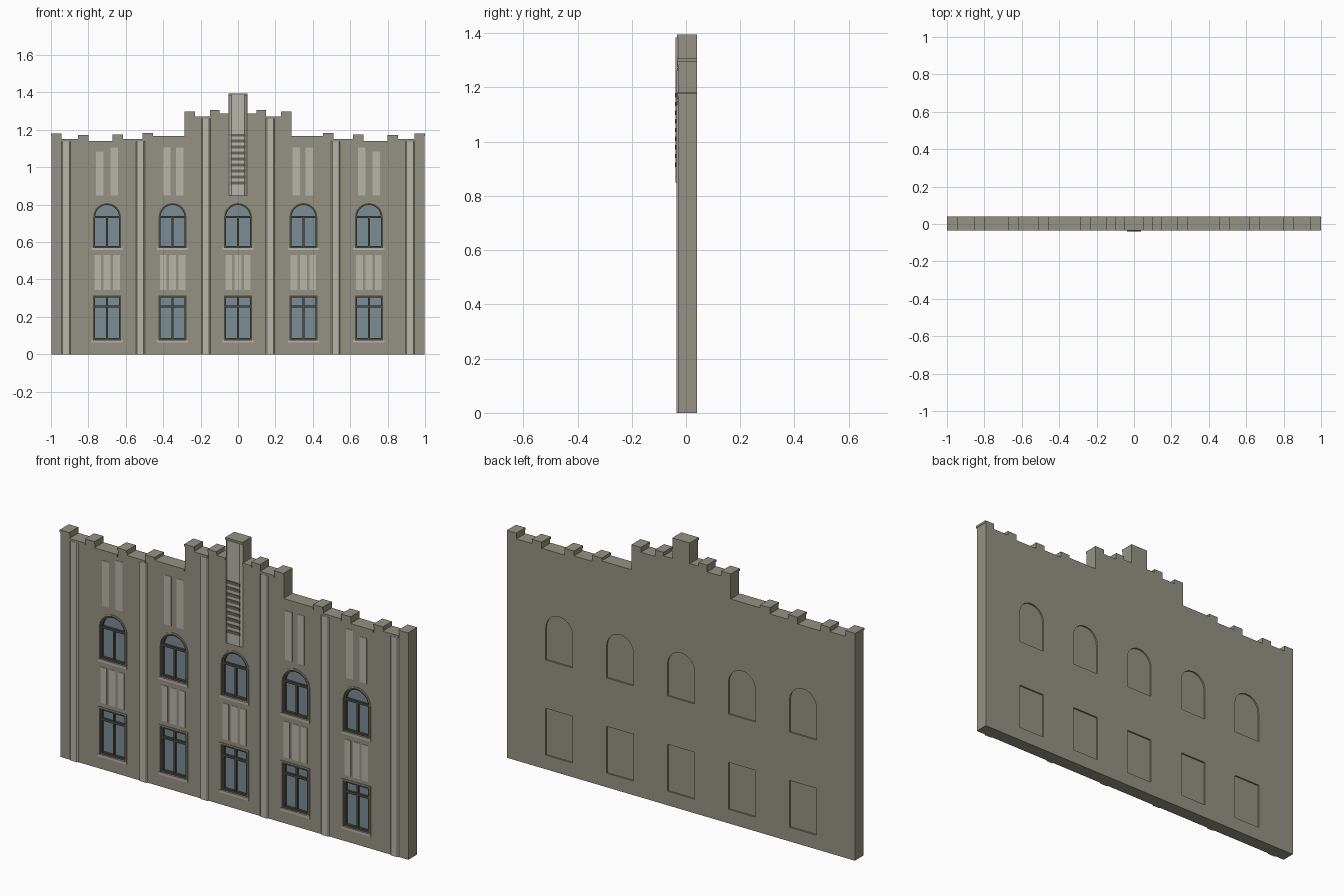
import bpy
import math

cube = bpy.data.objects.get("Cube")
if cube:
    bpy.data.objects.remove(cube, do_unlink=True)


def material(name, rgb):
    mat = bpy.data.materials.new(name)
    mat.use_nodes = True
    mat.diffuse_color = (*rgb, 1)
    mat.node_tree.nodes["Principled BSDF"].inputs["Base Color"].default_value = (*rgb, 1)
    return mat


STONE = material("olive_stone", (0.30, 0.29, 0.23))
PALE = material("pale_stone", (0.48, 0.46, 0.40))
FRAME = material("dark_frame", (0.075, 0.07, 0.05))
GLASS = material("blue_glass", (0.20, 0.27, 0.31))
SLAT = material("grey_slat", (0.13, 0.13, 0.115))

FRONT, BACK = -0.029, 0.041


def rect(x0, x1, z0, z1):
    return [(x0, z0), (x1, z0), (x1, z1), (x0, z1)]


def arch(cx, half, z0, spring, steps=16):
    pts = [(cx - half, z0), (cx + half, z0)]
    for i in range(steps + 1):
        a = math.pi * i / steps
        pts.append((cx + half * math.cos(a), spring + half * math.sin(a)))
    return pts


def slab(name, loops, y0, y1, mat):
    """Extrude closed x-z outlines from y0 to y1; inner outlines become holes."""
    curve = bpy.data.curves.new(name, "CURVE")
    curve.dimensions = "2D"
    curve.fill_mode = "BOTH"
    curve.extrude = (y1 - y0) / 2
    for pts in loops:
        spline = curve.splines.new("POLY")
        spline.points.add(len(pts) - 1)
        for p, (x, z) in zip(spline.points, pts):
            p.co = (x, z, 0, 1)
        spline.use_cyclic_u = True
    temp = bpy.data.objects.new(name + "_outline", curve)
    mesh = bpy.data.meshes.new_from_object(temp)
    bpy.data.objects.remove(temp)
    mesh.name = name
    mesh.materials.clear()
    mesh.materials.append(mat)
    for poly in mesh.polygons:
        poly.material_index = 0
        poly.use_smooth = False
    obj = bpy.data.objects.new(name, mesh)
    obj.rotation_euler.x = math.pi / 2
    obj.location.y = (y0 + y1) / 2
    bpy.context.collection.objects.link(obj)
    return obj


def prism(name, half, inner, cx, z0, z1, y0, mat):
    """Vertical strip with chamfered sides standing on the wall face."""
    section = [(cx - half, FRONT), (cx - inner, y0), (cx + inner, y0), (cx + half, FRONT)]
    verts = [(x, y, z) for z in (z0, z1) for x, y in section]
    faces = [(3, 2, 1, 0), (4, 5, 6, 7)]
    faces += [(i, (i + 1) % 4, (i + 1) % 4 + 4, i + 4) for i in range(4)]
    mesh = bpy.data.meshes.new(name)
    mesh.from_pydata(verts, [], faces)
    mesh.materials.append(mat)
    obj = bpy.data.objects.new(name, mesh)
    bpy.context.collection.objects.link(obj)


# Stepped skyline: (outer x, height) from the left end to the middle
STEPS = [(1.0, 1.18), (0.945, 1.15), (0.855, 1.172), (0.80, 1.14), (0.67, 1.175),
         (0.615, 1.15), (0.51, 1.182), (0.455, 1.167), (0.285, 1.297),
         (0.23, 1.272), (0.15, 1.307), (0.10, 1.288), (0.05, 1.395)]
LIP = 0.012
spans = []
for i, (x, z) in enumerate(STEPS[:-1]):
    inner = STEPS[i + 1][0]
    spans += [(-x, -inner, z), (inner, x, z)]
spans.append((-0.05, 0.05, STEPS[-1][1]))
spans.sort()

# Wall with through openings
CENTRES = [-0.70, -0.35, 0.0, 0.35, 0.70]
HALF = 0.077
SPRING = 0.734


def lower(cx, d=0):
    return rect(cx - HALF + d, cx + HALF - d, 0.073 + d, 0.316 - d)


def upper(cx, d=0):
    return arch(cx, HALF - d, 0.567 + d, SPRING)


outline = [(-0.998, 0), (0.998, 0)]
for x0, x1, z in reversed(spans):
    outline += [(min(x1, 0.998), z - LIP), (max(x0, -0.998), z - LIP)]
openings = [shape(c) for c in CENTRES for shape in (lower, upper)]
slab("wall", [outline] + openings, FRONT, BACK, STONE)

# Coping slab on every step; raised blocks overhang a little
for i, (x0, x1, z) in enumerate(spans):
    slab("coping", [rect(x0, x1, z - LIP, z)], FRONT - 0.005, BACK, STONE)

# Windows
for c in CENTRES:
    for tag, shape, z0, z1, bar in (("lower", lower, 0.073, 0.316, 0.255),
                                    ("upper", upper, 0.567, 0.811, SPRING)):
        slab(tag + "_window_backing", [shape(c)], -0.008, 0.033, STONE)
        slab(tag + "_glass", [shape(c, 0.004)], -0.011, -0.008, GLASS)
        slab(tag + "_window_frame", [shape(c), shape(c, 0.013)], -0.024, -0.010, FRAME)
        slab(tag + "_window_trim", [shape(c, -0.006), shape(c, 0.003)],
             FRONT - 0.003, -0.02, STONE)
        slab(tag + "_mullion", [rect(c - 0.005, c + 0.005, z0 + 0.008, bar)],
             -0.020, -0.010, FRAME)
        slab(tag + "_transom", [rect(c - HALF + 0.01, c + HALF - 0.01, bar - 0.006, bar + 0.006)],
             -0.022, -0.010, FRAME)
        if tag == "lower":
            slab("top_mullion", [rect(c - 0.005, c + 0.005, bar, z1 - 0.01)],
                 -0.020, -0.010, FRAME)
        slab(tag + "_sill", [rect(c - 0.084, c + 0.084, z0 - 0.010, z0 + 0.003)],
             FRONT - 0.005, -0.015, PALE)
    # Three strips between the storeys
    for k in (-1, 0, 1):
        x = c + k * 0.05
        slab("spandrel_strip", [rect(x - 0.018, x + 0.018, 0.343, 0.53)],
             FRONT - 0.002, FRONT + 0.004, PALE)

# Tall strips under the parapet and pilasters, mirrored
for side in (-1, 1):
    for x, top in ((0.74, 1.085), (0.662, 1.105), (0.382, 1.105), (0.312, 1.105)):
        slab("parapet_strip", [rect(side * x - 0.02, side * x + 0.02, 0.85, top)],
             FRONT - 0.002, FRONT + 0.004, PALE)
    for x, top in ((0.92, 1.138), (0.522, 1.138), (0.172, 1.26)):
        prism("pilaster", 0.024, 0.018, side * x, 0, top, FRONT - 0.006, PALE)

# Central tower face with grille
prism("tower_face", 0.048, 0.036, 0, 0.85, 1.385, FRONT - 0.009, PALE)
for i in range(9):
    z = 0.915 + i * 0.032
    slab("grille_slat", [rect(-0.037, 0.037, z - 0.008, z + 0.008)],
         FRONT - 0.012, FRONT - 0.004, SLAT)
